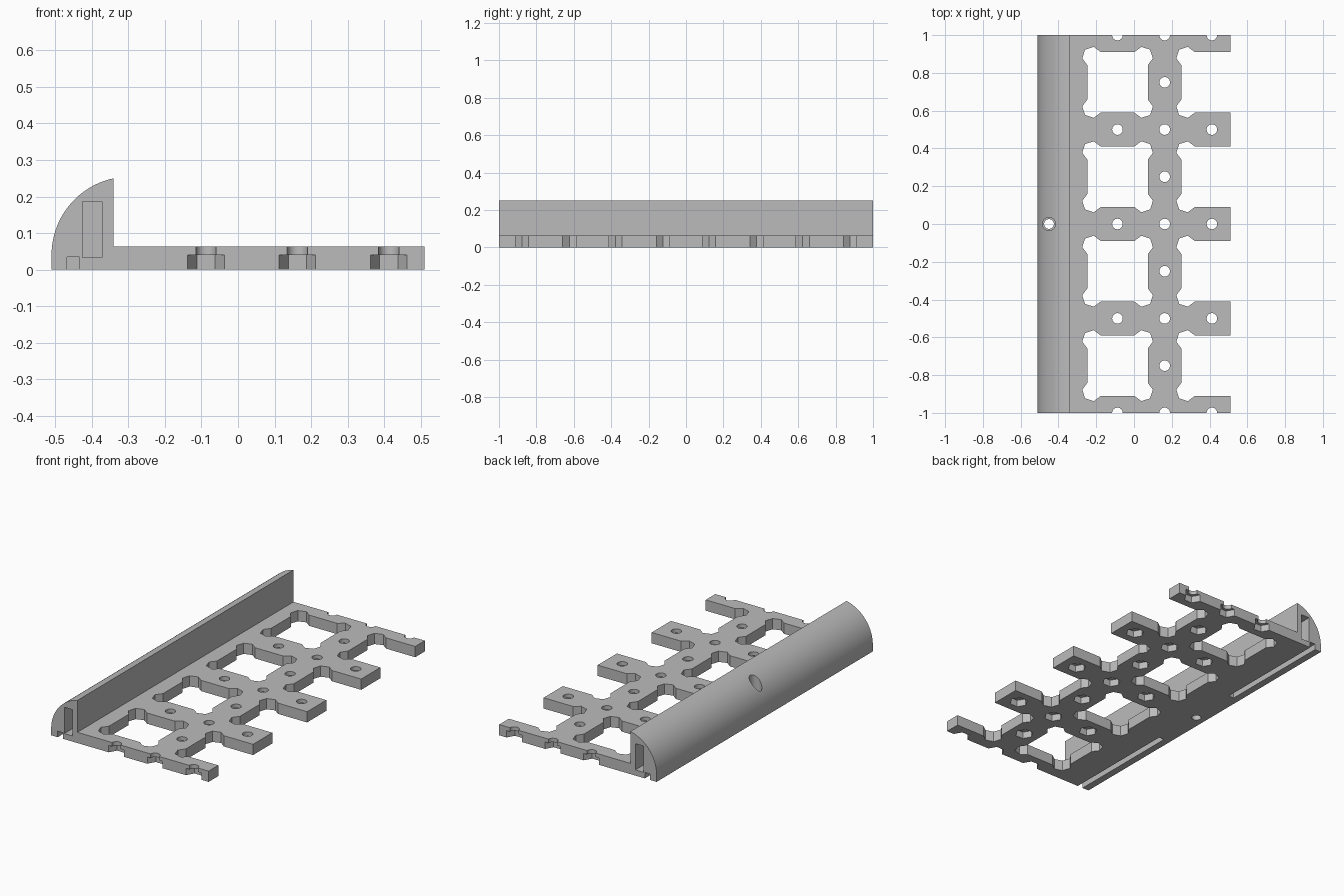
import bpy, bmesh, math
from mathutils import Vector

cube = bpy.data.objects.get("Cube")
if cube:
    bpy.data.objects.remove(cube, do_unlink=True)

grey = bpy.data.materials.new("light grey plastic")
grey.use_nodes = True
colour = (0.5, 0.5, 0.5, 1)
grey.diffuse_color = colour
grey.node_tree.nodes["Principled BSDF"].inputs["Base Color"].default_value = colour

THICK = 0.063
LEFT, STEP, TIP = -0.51, -0.34, 0.51
COLUMNS = (-0.0875, 0.1625, 0.4125)


def prism(bm, points, direction):
    """Extrude a closed loop of points along a direction."""
    face = bm.faces.new([bm.verts.new(p) for p in points])
    out = bmesh.ops.extrude_face_region(bm, geom=[face])
    verts = [v for v in out["geom"] if isinstance(v, bmesh.types.BMVert)]
    bmesh.ops.translate(bm, verts=verts, vec=Vector(direction))


def column(bm, x, y, z0, z1, radius, sides):
    ring = [(x + radius * math.cos(2 * math.pi * i / sides),
             y + radius * math.sin(2 * math.pi * i / sides), z0) for i in range(sides)]
    prism(bm, ring, (0, 0, z1 - z0))


def block(bm, x0, x1, y0, y1, z0, z1):
    prism(bm, [(x0, y0, z0), (x1, y0, z0), (x1, y1, z0), (x0, y1, z0)], (0, 0, z1 - z0))


def finish(name, bm):
    bmesh.ops.recalc_face_normals(bm, faces=bm.faces)
    mesh = bpy.data.meshes.new(name)
    bm.to_mesh(mesh)
    bm.free()
    mesh.materials.append(grey)
    obj = bpy.data.objects.new(name, mesh)
    bpy.context.collection.objects.link(obj)
    return obj


def cut(target, bm):
    cutter = finish("cutter", bm)
    cutter.hide_render = True
    mod = target.modifiers.new("cut", "BOOLEAN")
    mod.operation, mod.solver, mod.object = "DIFFERENCE", "EXACT", cutter
    bpy.context.view_layer.objects.active = target
    bpy.ops.object.modifier_apply(modifier=mod.name)
    bpy.data.objects.remove(cutter, do_unlink=True)


# Plate with the curved rail along its edge, as one swept profile
arc_z, arc_r = 0.04, 0.2147
sweep = math.acos((LEFT + arc_r - STEP) / arc_r)
profile = [(TIP, 0), (TIP, THICK), (STEP, THICK)]
for i in range(25):
    a = sweep * (1 - i / 24)
    profile.append((LEFT + arc_r - arc_r * math.cos(a), arc_z + arc_r * math.sin(a)))
profile.append((LEFT, 0))
bm = bmesh.new()
prism(bm, [(x, -1, z) for x, z in profile], (0, 2, 0))
body = finish("railed_grid_plate", bm)

# Windows between the bars, with bulged corners
BULGE = [(0.07, 0), (0.034, 0.027), (-0.012, 0.012), (-0.027, -0.034), (0, -0.07)]


def window(bm, x0, x1, yc, half, open_side):
    left_top = [(x0 + dx, yc + half + dy) for dx, dy in BULGE]
    left_low = [(x, 2 * yc - y) for x, y in reversed(left_top)]
    if open_side:
        right = [(x1, yc - half), (x1, yc + half)]
    else:
        right = [(x0 + x1 - x, y) for x, y in reversed(left_top + left_low)]
    loop = left_top + left_low + right
    prism(bm, [(x, y, -0.1) for x, y in loop], (0, 0, 0.3))


bm = bmesh.new()
for row in (-0.75, -0.25, 0.25, 0.75):
    window(bm, -0.247, 0.073, row, 0.161, False)
    window(bm, 0.251, 0.7, row, 0.161, True)
cut(body, bm)

# Screw holes with hexagonal nut pockets underneath
spots = [(x, j / 4) for x in COLUMNS for j in range(-4, 5)
         if j % 2 == 0 or x == COLUMNS[1]]
bm = bmesh.new()
for x, y in spots:
    column(bm, x, y, -0.1, 0.2, 0.028, 32)
cut(body, bm)
bm = bmesh.new()
for x, y in spots:
    column(bm, x, y, -0.1, 0.04, 0.05, 6)
cut(body, bm)

# Stepped hole through the rail
for z0, radius in ((-0.1, 0.026), (0.04, 0.034)):
    bm = bmesh.new()
    column(bm, -0.45, 0, z0, 0.4, radius, 32)
    cut(body, bm)

# End slots and underside grooves of the rail
for x0, x1, inner, z0, z1 in ((-0.425, -0.372, 0.65, 0.033, 0.187),
                              (-0.468, -0.433, 0.3, -0.1, 0.035)):
    bm = bmesh.new()
    for y0, y1 in ((-1.1, -inner), (inner, 1.1)):
        block(bm, x0, x1, y0, y1, z0, z1)
    cut(body, bm)

# Smooth rail curve and bores, crisp edges elsewhere
bpy.ops.object.select_all(action="DESELECT")
body.select_set(True)
bpy.context.view_layer.objects.active = body
bpy.ops.object.shade_smooth_by_angle(angle=math.radians(20))
